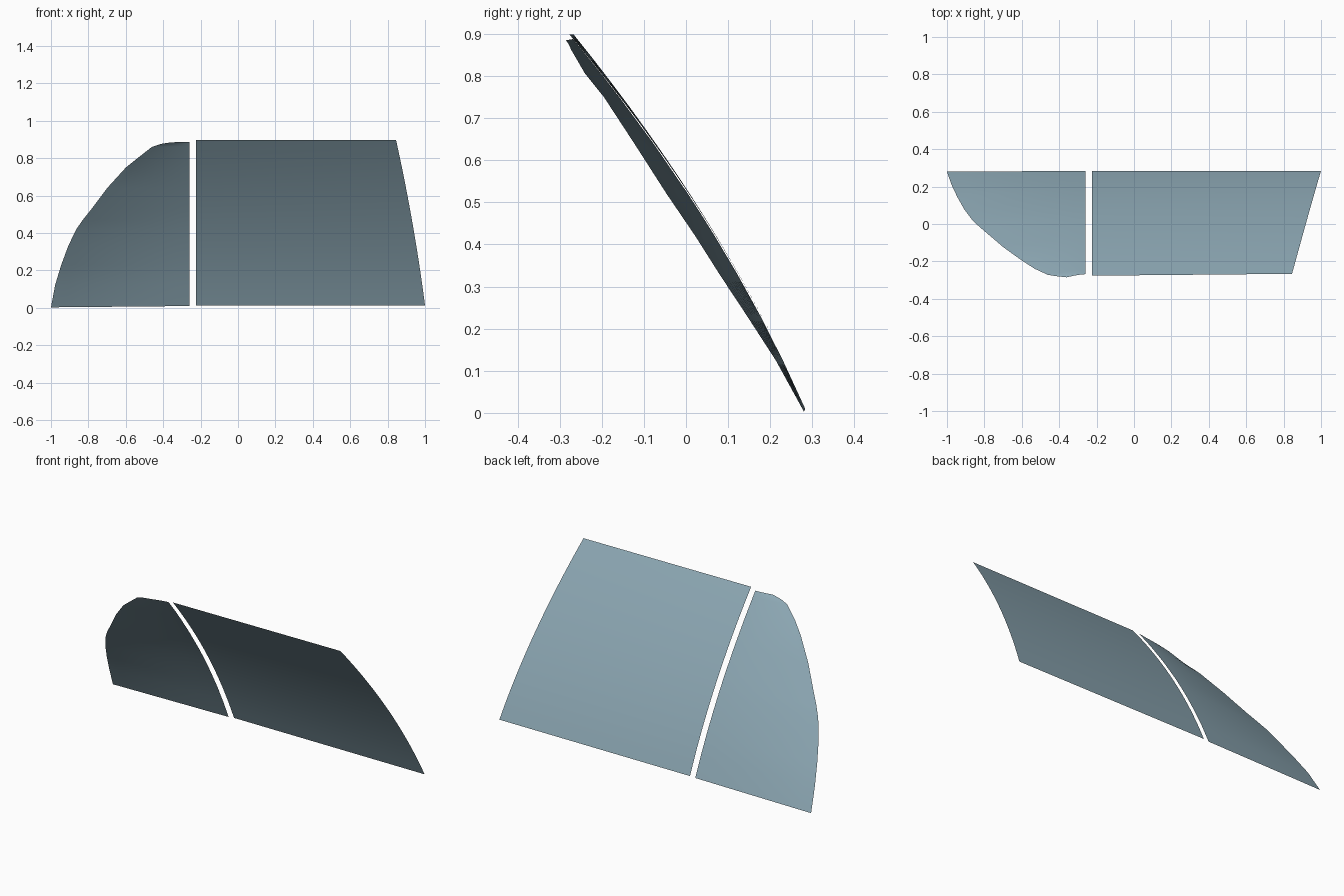
import bpy

if "Cube" in bpy.data.objects:
    bpy.data.objects.remove(bpy.data.objects["Cube"])

# Blue-grey tinted glass
glass = bpy.data.materials.new("tinted_glass")
glass.diffuse_color = (.264, .388, .454, 1)
glass.use_nodes = True
glass.node_tree.nodes["Principled BSDF"].inputs["Base Color"].default_value = glass.diffuse_color


def bow(z):
    """Depth of the bowed glass at height z."""
    t = (z - .003) / .897
    return .289 - .557 * t + .168 * t * (1 - t)


def pane(name, rows, cols, power):
    """Sheet lofted between the start and end points of each row."""
    verts, faces = [], []
    for a, b in rows:
        for i in range(cols + 1):
            s = i / cols
            verts.append((a[0] + (b[0] - a[0]) * s,
                          a[1] + (b[1] - a[1]) * s ** power,
                          a[2] + (b[2] - a[2]) * s))
    n = cols + 1
    for r in range(len(rows) - 1):
        for i in range(cols):
            k = r * n + i
            faces.append((k, k + n, k + n + 1, k + 1))
    me = bpy.data.meshes.new(name)
    me.from_pydata(verts, [], faces)
    me.materials.append(glass)
    me.shade_smooth()
    ob = bpy.data.objects.new(name, me)
    bpy.context.collection.objects.link(ob)
    return ob


# Main rectangular window with a slanted rear edge
rows = []
for i in range(17):
    t = i / 16
    z = .013 + .885 * t
    x_end = 1 - .155 * t + .04 * t * (1 - t)
    rows.append(((-.225, bow(z) - .01 * t ** 3, z), (x_end, bow(z), z)))
pane("main_window", rows, 12, 1)

# Curved quarter window: outline points of its swept edge
EDGE = [(-1, .28, .003), (-.977, .213, .125), (-.945, .145, .23), (-.908, .079, .33),
        (-.865, .022, .42), (-.83, -.012, .47), (-.79, -.046, .52), (-.7, -.123, .64),
        (-.6, -.195, .75), (-.53, -.24, .806), (-.46, -.272, .861), (-.415, -.279, .876),
        (-.36, -.285, .885)]
rows = []
for i, e in enumerate(EDGE):
    z = .01 if i == 0 else .888 if i == len(EDGE) - 1 else e[2]
    rows.append(((-.258, bow(z) - .003 - .01 * z ** 3, z), e))
pane("quarter_window", rows, 10, 1.5).data.flip_normals()
